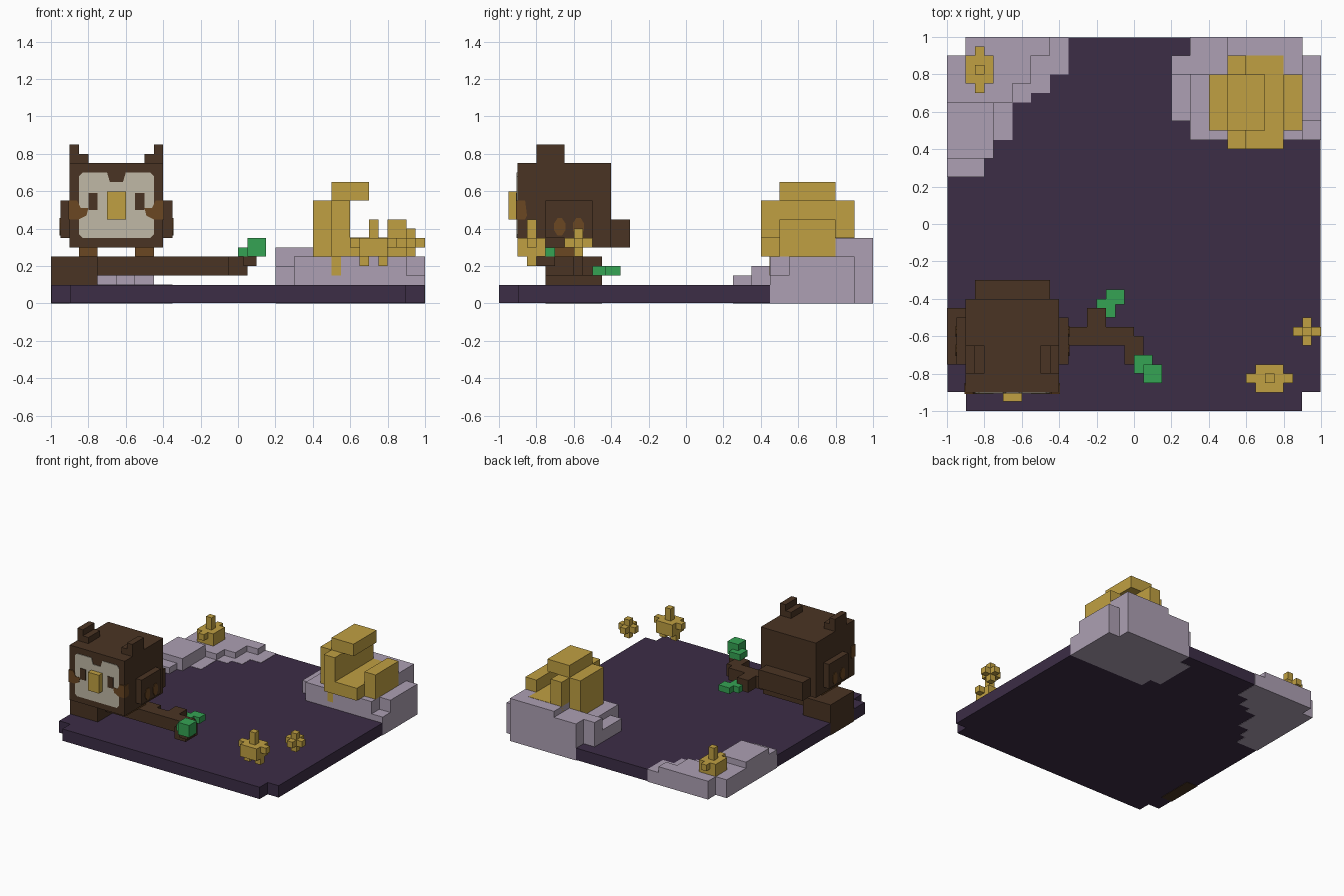
import bpy, bmesh, math
from mathutils import Vector

cube = bpy.data.objects.get("Cube")
if cube:
    bpy.data.objects.remove(cube, do_unlink=True)


def material(name, hex_code):
    rgb = [int(hex_code[i:i + 2], 16) / 255 for i in (0, 2, 4)]
    col = [c / 12.92 if c < 0.04045 else ((c + 0.055) / 1.055) ** 2.4 for c in rgb] + [1]
    m = bpy.data.materials.new(name)
    m.use_nodes = True
    m.diffuse_color = col
    bsdf = m.node_tree.nodes["Principled BSDF"]
    bsdf.inputs["Base Color"].default_value = col
    bsdf.inputs["Roughness"].default_value = 0.8
    return m


NIGHT = material("night purple", "3c2d46")
CLOUD = material("cloud lavender", "ada0b3")
GOLD = material("gold", "c0a042")
BROWN = material("bark brown", "4a3423")
TAN = material("chestnut", "6b4722")
CREAM = material("cream", "c0b9a6")
LEAF = material("leaf green", "35a454")


def finish(name, bm, mat):
    bmesh.ops.recalc_face_normals(bm, faces=bm.faces)
    me = bpy.data.meshes.new(name)
    bm.to_mesh(me)
    bm.free()
    me.materials.append(mat)
    ob = bpy.data.objects.new(name, me)
    bpy.context.collection.objects.link(ob)
    return ob


def blocks(name, mat, boxes, mirror_x=None):
    """Boxes given as (x0, x1, y0, y1, z0, z1), optionally mirrored about x."""
    boxes = list(boxes)
    if mirror_x is not None:
        boxes += [(2 * mirror_x - b[1], 2 * mirror_x - b[0], *b[2:]) for b in boxes]
    bm = bmesh.new()
    for x0, x1, y0, y1, z0, z1 in boxes:
        vs = bmesh.ops.create_cube(bm, size=1)["verts"]
        for v in vs:
            v.co = Vector(((x0 + x1) / 2 + v.co.x * (x1 - x0),
                           (y0 + y1) / 2 + v.co.y * (y1 - y0),
                           (z0 + z1) / 2 + v.co.z * (z1 - z0)))
    return finish(name, bm, mat)


def prism(name, mat, pts, axis, lo, hi):
    """Extrude a 2D outline along an axis from lo to hi."""
    def place(p, h):
        return {"x": (h, p[0], p[1]), "y": (p[0], h, p[1]), "z": (p[0], p[1], h)}[axis]
    bm = bmesh.new()
    a = [bm.verts.new(place(p, lo)) for p in pts]
    b = [bm.verts.new(place(p, hi)) for p in pts]
    bm.faces.new(a)
    bm.faces.new(b)
    for i in range(len(pts)):
        j = (i + 1) % len(pts)
        bm.faces.new((a[i], a[j], b[j], b[i]))
    return finish(name, bm, mat)


# Ground slab with notched corners
e, n = 0.997, 0.897
prism("ground", NIGHT, [(-n, -1), (n, -1), (n, -n), (e, -n), (e, n), (n, n), (n, e),
                        (-n, e), (-n, n), (-e, n), (-e, -n), (-n, -n)], "z", 0.003, 0.1)

# Left back cloud: flush footprint, then raised tiers
F = 0.102
blocks("left_cloud", CLOUD, [
    (-0.9, -0.35, 0.8, 1, 0, F), (-1, -0.45, 0.7, 0.9, 0, F),
    (-1, -0.55, 0.65, 0.7, 0, F), (-1, -0.65, 0.45, 0.65, 0, F),
    (-1, -0.75, 0.35, 0.45, 0, F), (-1, -0.8, 0.25, 0.35, 0, F),
    (-0.9, -0.45, 0.9, 1, F, 0.15), (-1, -0.55, 0.75, 0.9, F, 0.15),
    (-1, -0.65, 0.65, 0.75, F, 0.15), (-1, -0.8, 0.25, 0.35, F, 0.15),
    (-1, -0.75, 0.35, 0.65, F, 0.2)])

# Right back cloud carrying the moon
blocks("right_cloud", CLOUD, [
    (0.3, 1, 0.45, 0.9, 0, 0.15), (0.3, 0.9, 0.9, 1, 0, 0.25),
    (0.2, 0.3, 0.55, 0.9, 0, 0.2), (0.2, 0.3, 0.8, 0.9, 0.2, 0.3),
    (0.3, 0.9, 0.45, 0.9, 0.15, 0.25), (0.9, 1, 0.55, 0.9, 0.15, 0.25),
    (0.3, 0.5, 0.8, 1, 0.25, 0.3), (0.5, 0.9, 0.8, 1, 0.25, 0.35)])

# Crescent moon
blocks("moon", GOLD, [
    (0.4, 0.5, 0.5, 0.8, 0.25, 0.55), (0.5, 0.6, 0.4, 0.9, 0.25, 0.55),
    (0.5, 0.7, 0.5, 0.8, 0.55, 0.65), (0.6, 0.8, 0.4, 0.9, 0.25, 0.352),
    (0.8, 0.9, 0.5, 0.8, 0.25, 0.45), (0.5, 0.55, 0.447, 0.5, 0.15, 0.25)])


# Stars: two large ones (one turned) and one small cross
def star(name, x, y, z, turned):
    local = [(-0.075, 0.075, -0.075, 0.075, 0.05, 0.15), (-0.125, 0.125, -0.025, 0.025, 0.1, 0.15),
             (-0.075, -0.025, -0.025, 0.025, 0, 0.05), (0.025, 0.075, -0.025, 0.025, 0, 0.05),
             (-0.025, 0.025, -0.025, 0.025, 0.15, 0.25)]
    if turned:
        local = [(b[2], b[3], b[0], b[1], b[4], b[5]) for b in local]
    blocks(name, GOLD, [(b[0] + x, b[1] + x, b[2] + y, b[3] + y, b[4] + z, b[5] + z) for b in local])


star("front_star", 0.725, -0.825, 0.2, False)
star("back_star", -0.825, 0.825, 0.1, True)
blocks("small_star", GOLD, [(0.85, 1, -0.6, -0.55, 0.3, 0.35),
                            (0.9, 0.95, -0.65, -0.5, 0.3, 0.35),
                            (0.9, 0.95, -0.6, -0.55, 0.25, 0.4)])

# Log and branch
blocks("log", BROWN, [(-1, -0.9, -0.75, -0.45, 0, 0.1), (-1, -0.75, -0.75, -0.45, 0.1, 0.25)])
blocks("branch", BROWN, [
    (-0.75, -0.35, -0.65, -0.5, 0.15, 0.25), (-0.35, 0, -0.65, -0.55, 0.15, 0.25),
    (-0.25, -0.15, -0.55, -0.45, 0.15, 0.25), (-0.05, 0.05, -0.75, -0.6, 0.15, 0.25),
    (0.03, 0.1, -0.8, -0.7, 0.2, 0.25)])

# Leaves
blocks("tip_leaf", LEAF, [(0, 0.1, -0.8, -0.7, 0.25, 0.3), (0.05, 0.15, -0.85, -0.75, 0.25, 0.35)])
blocks("side_leaf", LEAF, [(-0.15, -0.05, -0.43, -0.35, 0.15, 0.2),
                           (-0.2, -0.1, -0.45, -0.4, 0.15, 0.2),
                           (-0.15, -0.1, -0.5, -0.45, 0.15, 0.2)])

# Owl body, tail, ears, wings and feet
C = -0.65
blocks("owl_body", BROWN, [(-0.9, -0.4, -0.9, -0.4, 0.3, 0.75)])
blocks("owl_tail", BROWN, [(-0.85, -0.45, -0.4, -0.3, 0.3, 0.45)])
blocks("owl_ears", BROWN, [(-0.45, -0.4, -0.8, -0.65, 0.75, 0.85),
                           (-0.5, -0.45, -0.8, -0.65, 0.75, 0.8)], C)
blocks("owl_wings", BROWN, [(-0.4, -0.35, -0.75, -0.5, 0.35, 0.55)], C)
blocks("owl_feet", TAN, [(-0.55, -0.45, -0.8, -0.55, 0.25, 0.3)], C)

# Face disc with a notched brow
half = [(0.05, 0.7), (0.18, 0.7), (0.2, 0.68), (0.2, 0.37), (0.18, 0.35)]
brow = [(-0.035, 0.65), (0.035, 0.65)]
outline = brow + half + [(-x, z) for x, z in reversed(half)]
prism("face_disc", CREAM, [(C + x, z) for x, z in outline], "y", -0.905, -0.9)
blocks("eyes", BROWN, [(C + 0.1, C + 0.15, -0.909, -0.903, 0.5, 0.59)], C)
blocks("beak", GOLD, [(C - 0.05, C + 0.05, -0.95, -0.9, 0.45, 0.6)])

# Cheek patches and wing spots on both sides
cheek = [(0.25, 0.55), (0.21, 0.55), (0.19, 0.51), (0.15, 0.51), (0.16, 0.47), (0.2, 0.45), (0.25, 0.45)]
for side, s in (("left", 1), ("right", -1)):
    prism(side + "_cheek", TAN, [(C + s * x, z) for x, z in cheek], "y", -0.908, -0.9)
    prism(side + "_cheek_side", TAN, [(-0.908, 0.45), (-0.86, 0.45), (-0.85, 0.47), (-0.86, 0.55), (-0.908, 0.55)],
          "x", C + s * 0.25, C + s * 0.255)
    for i, y in enumerate((-0.675, -0.575)):
        spot = [(y + 0.032 * math.cos(a), 0.41 + 0.05 * math.sin(a))
                for a in (math.pi * (k + 0.5) / 4 for k in range(8))]
        prism(f"{side}_wing_spot_{i + 1}", TAN, spot, "x", C + s * 0.3, C + s * 0.304)
